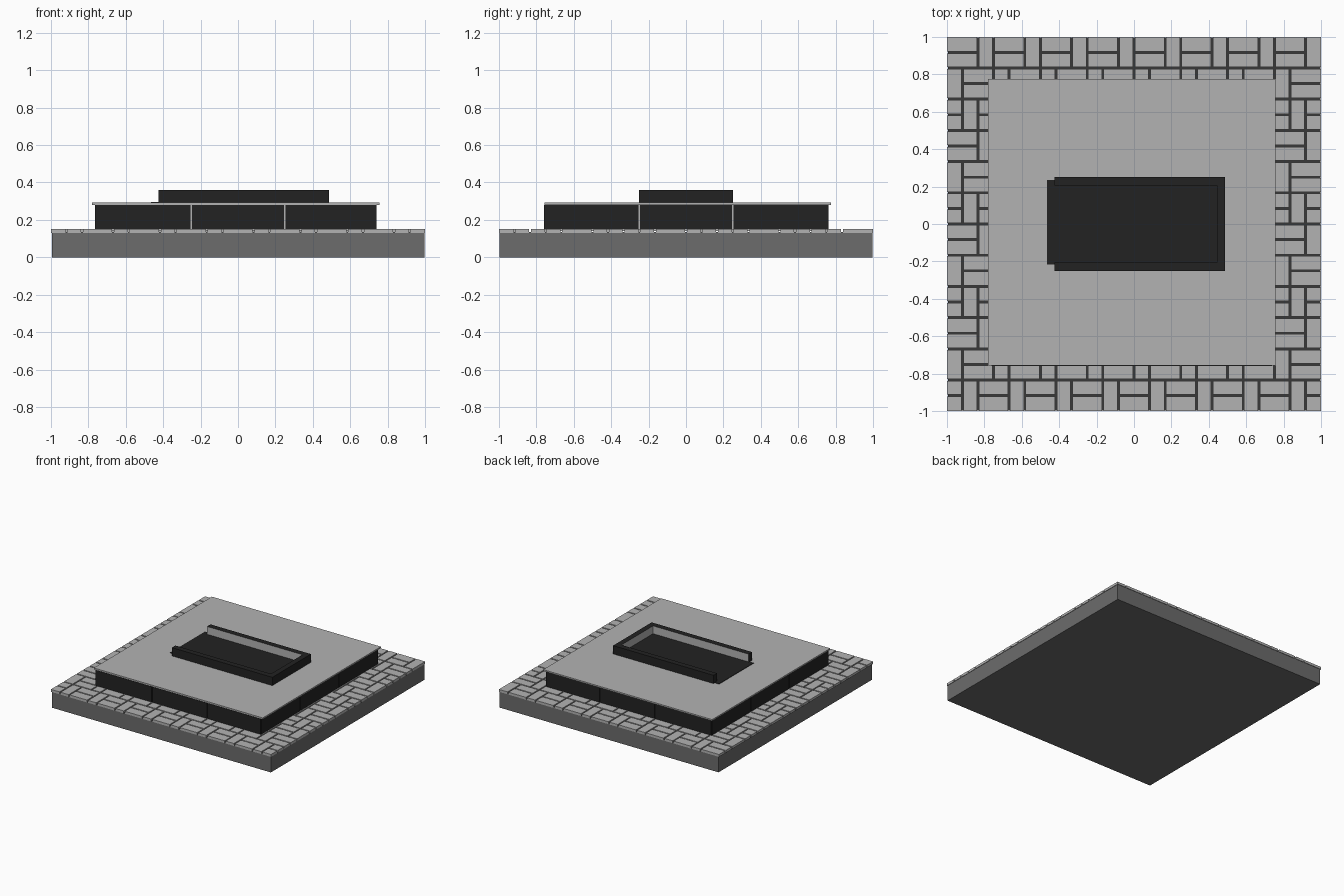
import bpy, bmesh

if "Cube" in bpy.data.objects:
    bpy.data.objects.remove(bpy.data.objects["Cube"])


def material(name, v):
    m = bpy.data.materials.new(name)
    m.diffuse_color = (*v, 1)
    m.use_nodes = True
    m.node_tree.nodes["Principled BSDF"].inputs["Base Color"].default_value = m.diffuse_color
    return m


LIGHT = material("light_stone", (0.45, 0.45, 0.45))
GREY = material("mid_grey_stone", (0.15, 0.15, 0.15))
BLACK = material("black_stone", (0.016, 0.016, 0.016))
JOINT = material("dark_joint", (0.04, 0.04, 0.04))


def add_box(bm, x0, x1, y0, y1, z0, z1):
    geo = bmesh.ops.create_cube(bm, size=1)
    for v in geo["verts"]:
        v.co = (x0 if v.co.x < 0 else x1, y0 if v.co.y < 0 else y1,
                z0 if v.co.z < 0 else z1)


def make(name, boxes, mat, second=None, rule=None):
    bm = bmesh.new()
    for b in boxes:
        add_box(bm, *b)
    bm.normal_update()
    if rule:
        for f in bm.faces:
            f.material_index = 1 if rule(f) else 0
    me = bpy.data.meshes.new(name)
    bm.to_mesh(me)
    bm.free()
    me.materials.append(mat)
    if second:
        me.materials.append(second)
    ob = bpy.data.objects.new(name, me)
    bpy.context.collection.objects.link(ob)
    return ob


# Ground slab, its top showing as the dark joints between pavers
make("base_slab", [(-0.993, 0.996, -0.996, 0.996, 0, 0.135)], GREY, JOINT,
     lambda f: f.normal.z > 0.5)

# Pavers: pairs of flat bricks plus one upright brick, shifted by one each row
U = 2 / 24
G = 0.005
pavers = []


def paver(c0, c1, r0, r1):
    c0, c1 = max(c0, 0), min(c1, 24)
    if c1 <= c0:
        return
    x0, x1 = -1 + c0 * U, -1 + c1 * U
    y1, y0 = 1 - r0 * U, 1 - r1 * U
    pavers.append((x0 + G * (c0 > 0), x1 - G * (c1 < 24),
                   y0 + G * (r1 < 24), y1 - G * (r0 > 0), 0.13, 0.15))


for row in range(12):
    r = row * 2
    for k in range(-1, 9):
        c = 3 * k + row % 3
        paver(c, c + 2, r, r + 1)
        paver(c, c + 2, r + 1, r + 2)
        paver(c + 2, c + 3, r, r + 2)
make("pavers", pavers, LIGHT)

# Plinth core and its thin cover slab
make("plinth_core", [(-0.757, 0.732, -0.75, 0.753, 0.14, 0.285)], LIGHT)
make("cover_slab", [(-0.78, 0.755, -0.757, 0.775, 0.28, 0.292)], LIGHT)

# Black cladding, three panels on each side
cuts_x = [-0.765, -0.25, 0.25, 0.74]
cuts_y = [-0.758, -0.25, 0.25, 0.761]
cladding = []
for i in range(3):
    a, b = cuts_x[i] + 0.003, cuts_x[i + 1] - 0.003
    cladding += [(a, b, -0.758, -0.748, 0.152, 0.279),
                 (a, b, 0.751, 0.761, 0.152, 0.279)]
    a, b = cuts_y[i] + 0.003, cuts_y[i + 1] - 0.003
    cladding += [(-0.765, -0.755, a, b, 0.152, 0.279),
                 (0.73, 0.74, a, b, 0.152, 0.279)]
make("plinth_cladding", cladding, BLACK)

# Tray: flat floor plate and three walls, open on the left, pale inside
make("tray_floor", [(-0.465, 0.45, -0.215, 0.235, 0.29, 0.296)], BLACK)
make("tray_walls", [(-0.425, 0.487, -0.25, -0.205, 0.29, 0.36),
                    (-0.425, 0.487, 0.205, 0.25, 0.29, 0.36),
                    (0.443, 0.487, -0.205, 0.205, 0.29, 0.36)],
     BLACK, LIGHT,
     lambda f: (abs(f.normal.y) > 0.5 and abs(f.calc_center_median().y) < 0.21)
     or (f.normal.x < -0.5 and f.calc_center_median().x > 0.4))
